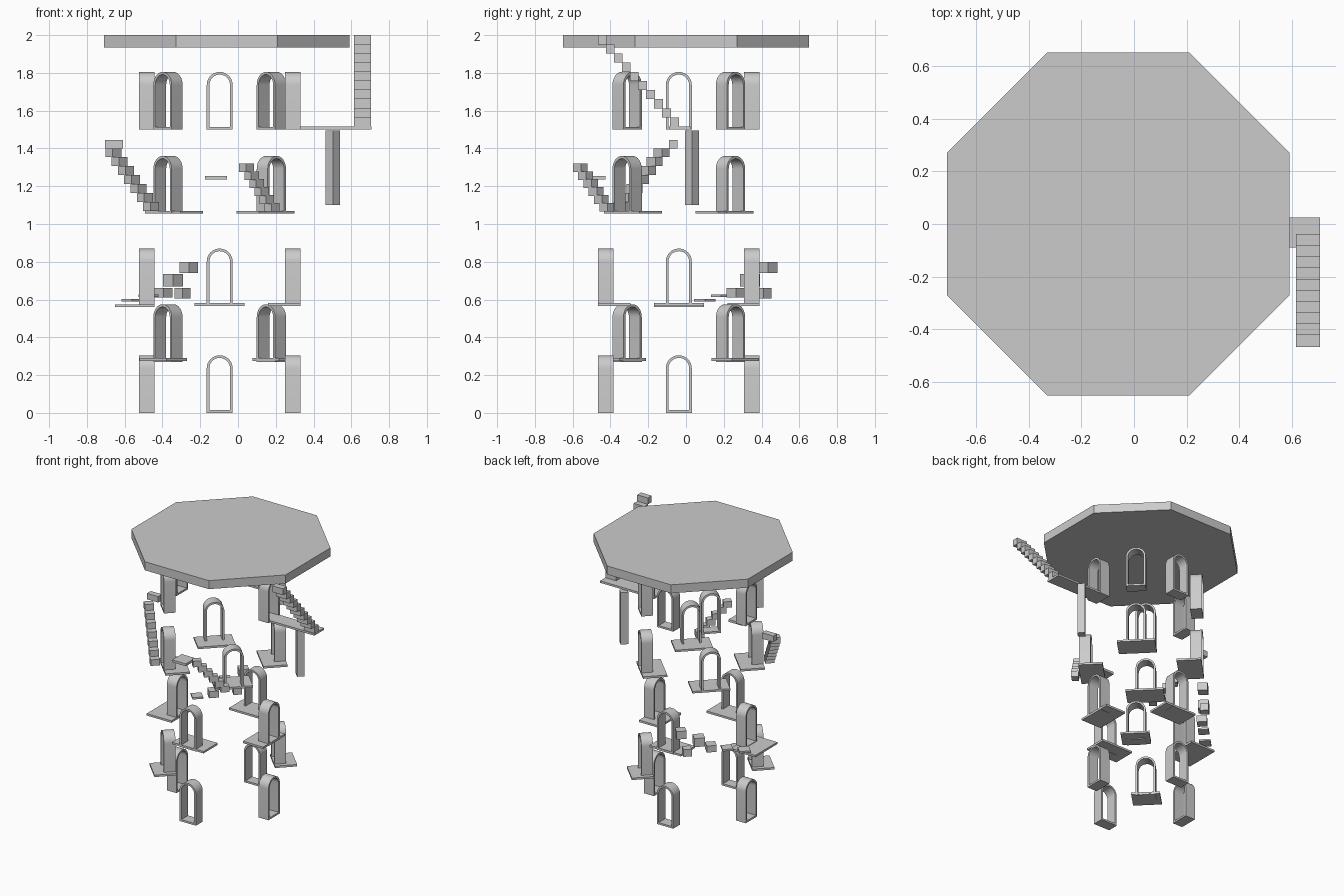
import bpy, bmesh, math
from mathutils import Matrix, Vector

if "Cube" in bpy.data.objects:
    bpy.data.objects.remove(bpy.data.objects["Cube"])

AX, AY = -0.097, -0.038          # tower axis
R = 0.387                        # ring radius to arch centres
W, D, H, T = 0.137, 0.082, 0.305, 0.014   # arch width, depth, height, frame

stone = bpy.data.materials.new("grey stone")
stone.diffuse_color = (0.6, 0.6, 0.6, 1)
stone.use_nodes = True
stone.node_tree.nodes["Principled BSDF"].inputs["Base Color"].default_value = stone.diffuse_color


def finish(name, bm, matrix=None):
    bmesh.ops.recalc_face_normals(bm, faces=bm.faces)
    me = bpy.data.meshes.new(name)
    bm.to_mesh(me)
    bm.free()
    ob = bpy.data.objects.new(name, me)
    me.materials.append(stone)
    if matrix:
        ob.matrix_world = matrix
    bpy.context.collection.objects.link(ob)
    return ob


def box(name, x, y, z0, z1, sx, sy, turn=0):
    bm = bmesh.new()
    bmesh.ops.create_cube(bm, size=1)
    bmesh.ops.scale(bm, vec=(sx, sy, z1 - z0), verts=bm.verts)
    m = Matrix.Translation((x, y, (z0 + z1) / 2)) @ Matrix.Rotation(math.radians(turn), 4, 'Z')
    return finish(name, bm, m)


def ring(angle, z):
    """Local frame on the tower: x tangential, y pointing outward from the axis."""
    a = math.radians(angle)
    return Matrix.Translation((AX, AY, z)) @ Matrix.Rotation(a - math.pi / 2, 4, 'Z')


def outline(w, z0, top, segs=16):
    r = w / 2
    pts = [(-r, z0), (r, z0)]
    for i in range(segs + 1):
        a = math.pi * i / segs
        pts.append((r * math.cos(a), top - r + r * math.sin(a)))
    return pts


def arch(angle, z):
    bm = bmesh.new()
    outer, inner = outline(W, 0, H), outline(W - 2 * T, T, H - T)
    loops = []
    for pts in (outer, inner):
        for y in (R - D / 2, R + D / 2):
            loops.append([bm.verts.new((px, y, pz)) for px, pz in pts])
    o0, o1, i0, i1 = loops
    n = len(outer)
    for k in range(n):
        j = (k + 1) % n
        for a, b in ((o0, o1), (i0, i1), (o0, i0), (o1, i1)):
            bm.faces.new((a[k], a[j], b[j], b[k]))
    ob = finish("arch", bm, ring(angle, z))
    bpy.ops.object.select_all(action='DESELECT')
    ob.select_set(True)
    bpy.context.view_layer.objects.active = ob
    bpy.ops.object.shade_smooth_by_angle(angle=math.radians(30))


def platform(angle, z, r0, r1, width):
    p = ring(angle, z) @ Vector((0, (r0 + r1) / 2, 0))
    box("platform", p.x, p.y, z, z + 0.015, width, r1 - r0, angle - 90)


def stairs(name, start, end, count, size, rise, turn):
    """Equal blocks from the start to the end block centre (base height in z)."""
    a, b = Vector(start), Vector(end)
    for i in range(count):
        p = a.lerp(b, i / (count - 1))
        box(name, p.x, p.y, p.z, p.z + rise, size[0], size[1], turn)


# Arches, level by level (0 = right, 90 = back, 180 = left, 270 = front)
levels = [
    (0.0, (0, 90, 180, 270)),
    (0.27, (45, 225)),
    (0.565, (0, 90, 180, 270)),
    (1.055, (45, 135, 225, 315)),
    (1.5, (0, 45, 90, 135, 180, 225)),
]
for z, angles in levels:
    for angle in angles:
        arch(angle, z)

# Platforms at the feet of the arches
for angle in (45, 225):
    platform(angle, 0.275, 0.345, 0.5, 0.2)
for angle in (0, 90, 270):
    platform(angle, 0.567, 0.257, 0.427, 0.265)
platform(180, 0.56, 0.345, 0.553, 0.265)
for angle in (45, 135, 225, 315):
    platform(angle, 1.055, 0.257, 0.427, 0.265)

# Octagonal roof slab
bm = bmesh.new()
bmesh.ops.create_cone(bm, cap_ends=True, segments=8, radius1=0.65 / math.cos(math.pi / 8),
                      radius2=0.65 / math.cos(math.pi / 8), depth=0.065,
                      matrix=Matrix.Rotation(math.pi / 8, 4, 'Z'))
finish("roof_slab", bm, Matrix.Translation((-0.06, 0, 1.9675)))

# Upper walkway, its post and the stair to the roof
box("walkway", 0.478, -0.0325, 1.5, 1.515, 0.456, 0.115)
box("walkway_post", 0.502, 0.031, 1.1, 1.495, 0.053, 0.053, 45)
stairs("roof_stair", (0.66, -0.061, 1.515), (0.66, -0.443, 1.9515), 10, (0.09, 0.046), 0.0485, 0)

# Left stair with its top landing
stairs("left_stair", (-0.46, -0.345, 1.07), (-0.66, -0.13, 1.355), 7, (0.065, 0.055), 0.046, 45)
box("left_landing", -0.657, -0.067, 1.4, 1.445, 0.095, 0.046)

# Front stair and its floating slab
stairs("front_stair", (0.18, -0.42, 1.065), (0.045, -0.56, 1.275), 6, (0.06, 0.05), 0.046, 45)
box("floating_slab", -0.117, -0.485, 1.235, 1.253, 0.115, 0.115)

# Back left stair of uneven blocks
for x, y, z0, z1, s in ((-0.56, 0.10, 0.59, 0.603, 0.08), (-0.475, 0.185, 0.613, 0.627, 0.075),
                        (-0.395, 0.265, 0.612, 0.662, 0.07), (-0.345, 0.34, 0.67, 0.735, 0.075),
                        (-0.26, 0.435, 0.74, 0.8, 0.07), (-0.295, 0.41, 0.605, 0.66, 0.06)):
    box("back_stair_block", x, y, z0, z1, s, s, 45)
